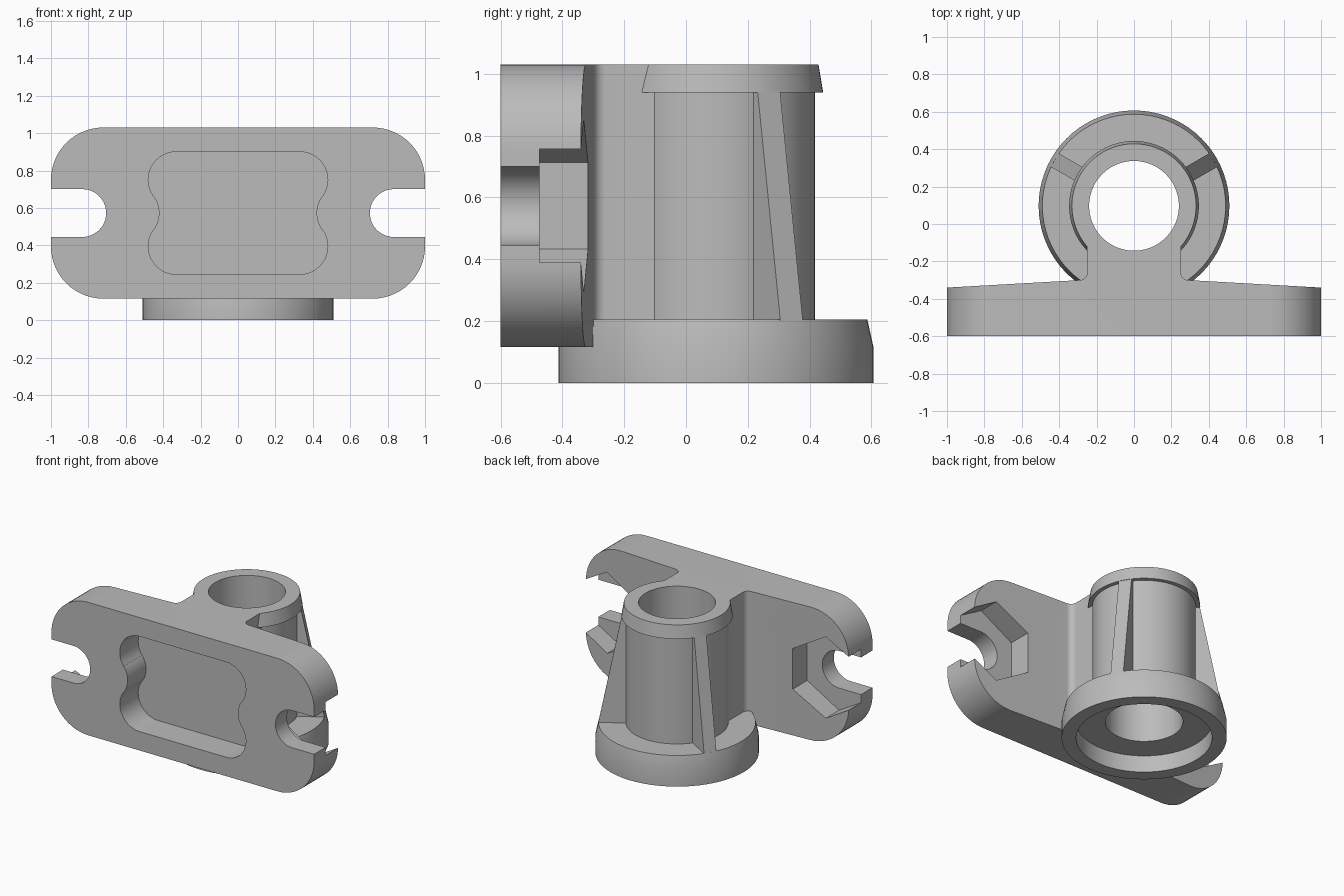
import bpy, bmesh
from math import sin, cos, radians, pi

cube = bpy.data.objects.get("Cube")
if cube:
    bpy.data.objects.remove(cube, do_unlink=True)

grey = bpy.data.materials.new("plain_grey")
grey.use_nodes = True
COLOUR = (0.5, 0.5, 0.5, 1)
grey.diffuse_color = COLOUR
grey.node_tree.nodes["Principled BSDF"].inputs["Base Color"].default_value = COLOUR

AXIS_Y = 0.097          # barrel axis
BOTTOM, TOP = 0.115, 1.03
MID = (BOTTOM + TOP) / 2


def arc(cx, cy, r, a0, a1, n=14):
    angles = [radians(a0 + (a1 - a0) * i / n) for i in range(n + 1)]
    return [(cx + r * cos(a), cy + r * sin(a)) for a in angles]


def mirror_u(pts):
    """Close a half outline by mirroring it across u = 0."""
    return pts + [(-u, v) for u, v in reversed(pts)]


def mirror_v(pts, centre):
    return pts + [(u, 2 * centre - v) for u, v in reversed(pts)]


def finish(name, bm):
    bmesh.ops.recalc_face_normals(bm, faces=bm.faces)
    mesh = bpy.data.meshes.new(name)
    bm.to_mesh(mesh)
    bm.free()
    mesh.materials.append(grey)
    obj = bpy.data.objects.new(name, mesh)
    bpy.context.collection.objects.link(obj)
    return obj


def prism(name, pts, axis, lo, hi):
    """Extrude a 2D outline along y or z."""
    bm = bmesh.new()
    place = (lambda u, v, h: (u, h, v)) if axis == "y" else (lambda u, v, h: (u, v, h))
    clean = [p for i, p in enumerate(pts)
             if abs(p[0] - pts[i - 1][0]) + abs(p[1] - pts[i - 1][1]) > 1e-5]
    rings = [[bm.verts.new(place(u, v, h)) for u, v in clean] for h in (lo, hi)]
    for ring in rings:
        bm.faces.new(ring)
    n = len(clean)
    for i in range(n):
        j = (i + 1) % n
        bm.faces.new((rings[0][i], rings[0][j], rings[1][j], rings[1][i]))
    return finish(name, bm)


def lathe(name, profile, segments=72):
    """Revolve a closed (radius, z) profile around the barrel axis."""
    bm = bmesh.new()
    rings = []
    for s in range(segments):
        a = 2 * pi * s / segments
        rings.append([bm.verts.new((r * cos(a), r * sin(a), z)) for r, z in profile])
    for s in range(segments):
        a, b = rings[s], rings[(s + 1) % segments]
        for i in range(len(profile)):
            j = (i + 1) % len(profile)
            bm.faces.new((a[i], a[j], b[j], b[i]))
    obj = finish(name, bm)
    obj.location.y = AXIS_Y
    return obj


def boolean(target, tool, operation="DIFFERENCE"):
    mod = target.modifiers.new("cut", "BOOLEAN")
    mod.operation, mod.solver, mod.object = operation, "EXACT", tool
    bpy.context.view_layer.objects.active = target
    bpy.ops.object.modifier_apply(modifier=mod.name)
    bpy.data.objects.remove(tool, do_unlink=True)


# Mounting plate and neck: plan outline trimmed to a rounded front outline
plan = [(1, -0.6), (1, -0.34), (0.29, -0.3)]
plan += arc(0.29, -0.26, 0.04, 270, 180, 8) + [(0.25, -0.08)]
plate = prism("mounting_plate", mirror_u(plan), "z", 0, 1.1)
corner = arc(0.72, TOP - 0.28, 0.28, 90, 0)
boolean(plate, prism("outline", mirror_u(mirror_v(corner, MID)), "y", -0.7, 0.2), "INTERSECT")

# Front recess with a waisted outline
lobe = arc(0.33, 0.75, 0.15, 90, -36.4) + arc(0.57, MID, 0.15, 143.6, 180, 8)
boolean(plate, prism("recess", mirror_u(mirror_v(lobe, MID)), "y", -0.7, -0.4))

# Open bolt slots with hexagonal nut pockets behind
for side in (1, -1):
    slot = arc(0.833, MID, 0.128, 90, 270, 24)
    slot = [(1.2, slot[0][1])] + slot + [(1.2, slot[-1][1])]
    nut = arc(0.833, MID, 0.28, 30, 330, 5)
    for name, pts, lo, hi in (("slot", slot, -0.7, -0.2), ("nut", nut, -0.475, -0.2)):
        boolean(plate, prism(name, [(side * u, v) for u, v in pts], "y", lo, hi))

# Clear the neck out of the bore
bore = prism("bore", arc(0, AXIS_Y, 0.26, 0, 355, 71), "z", -0.1, 1.2)
boolean(plate, bore)

# Barrel with a tapered collar
barrel = lathe("barrel", [(0.24, 0.15), (0.32, 0.15), (0.32, 0.94), (0.347, 0.94),
                          (0.332, TOP), (0.24, TOP)])

# Base flange with a counterbore underneath
flange = lathe("base_flange", [(0.24, BOTTOM), (0.42, BOTTOM), (0.42, 0), (0.51, 0),
                               (0.51, BOTTOM), (0.49, 0.205), (0.24, 0.205)])

# Tapered ribs between flange and collar
ribs = []
for label, angle in (("left", 30), ("right", 150)):
    rib = prism(label + "_rib", [(0.28, 0.19), (0.49, 0.2), (0.342, 0.945), (0.28, 0.945)],
                "y", -0.042, 0.042)
    rib.rotation_euler.z = radians(angle)
    rib.location.y = AXIS_Y
    ribs.append(rib)

# Smooth the round surfaces, keep edges sharp
bpy.ops.object.select_all(action="DESELECT")
for obj in [plate, barrel, flange] + ribs:
    obj.select_set(True)
bpy.context.view_layer.objects.active = plate
bpy.ops.object.shade_smooth_by_angle(angle=radians(30))
